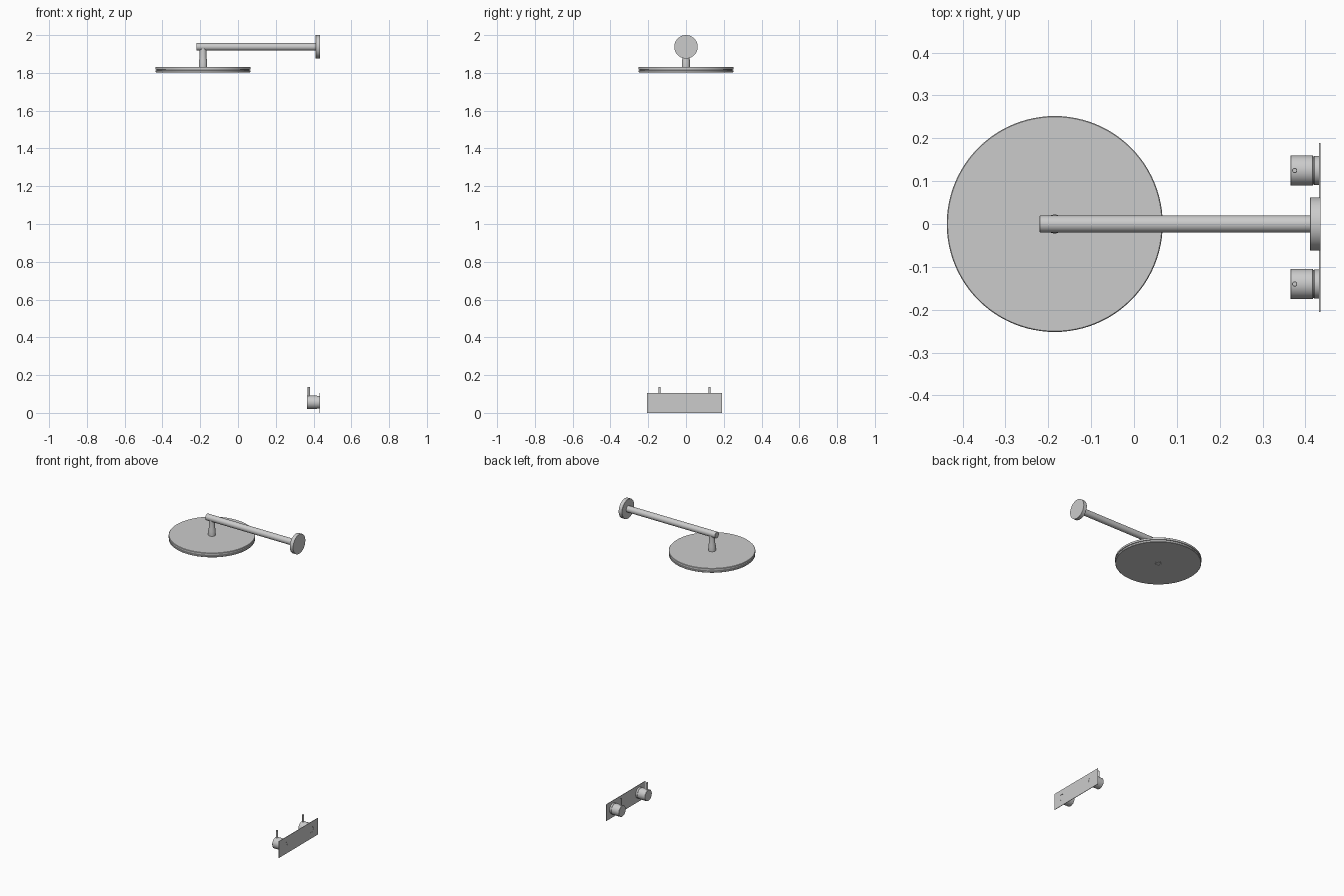
import bpy, bmesh, math
from mathutils import Matrix, Vector

if "Cube" in bpy.data.objects:
    bpy.data.objects.remove(bpy.data.objects["Cube"])


def lathe(name, profile, origin, axis='Z', sides=48):
    """Revolve (radius, height) points about an axis through origin."""
    bm = bmesh.new()
    rings = []
    for r, h in profile:
        if r == 0:
            rings.append([bm.verts.new((0, 0, h))])
        else:
            rings.append([bm.verts.new((r * math.cos(2 * math.pi * i / sides),
                                        r * math.sin(2 * math.pi * i / sides), h))
                          for i in range(sides)])
    for a, b in zip(rings, rings[1:]):
        for i in range(sides):
            j = (i + 1) % sides
            if len(a) == 1:
                bm.faces.new((a[0], b[j], b[i]))
            elif len(b) == 1:
                bm.faces.new((a[i], a[j], b[0]))
            else:
                bm.faces.new((a[i], a[j], b[j], b[i]))
    bmesh.ops.recalc_face_normals(bm, faces=bm.faces)
    m = Matrix.Translation(Vector(origin))
    if axis == 'X':
        m = m @ Matrix.Rotation(math.pi / 2, 4, 'Y')
    bm.transform(m)
    mesh = bpy.data.meshes.new(name)
    bm.to_mesh(mesh)
    bm.free()
    ob = bpy.data.objects.new(name, mesh)
    bpy.context.collection.objects.link(ob)
    bpy.ops.object.select_all(action='DESELECT')
    ob.select_set(True)
    bpy.context.view_layer.objects.active = ob
    bpy.ops.object.shade_smooth_by_angle(angle=math.radians(30))
    return ob


HEAD_X, ARM_Z, WALL_X = -0.185, 1.938, 0.435

# Rain head: thin disc with a seam around the rim and a small centre ring below
lathe("shower_head", [
    (0, 1.803), (0.016, 1.803), (0.016, 1.806), (0.02, 1.806), (0.02, 1.803),
    (0.249, 1.803), (0.251, 1.805), (0.251, 1.813), (0.247, 1.814),
    (0.247, 1.817), (0.252, 1.818), (0.252, 1.830), (0.25, 1.832),
    (0, 1.832)], (HEAD_X, 0, 0), sides=96)

# Swivel joint between head and arm
lathe("head_connector", [
    (0, 1.831), (0.022, 1.831), (0.022, 1.862), (0.018, 1.88),
    (0.018, ARM_Z), (0, ARM_Z)], (HEAD_X, 0, 0))

# Horizontal arm and its wall flange
lathe("shower_arm", [
    (0, -0.22), (0.019, -0.22), (0.02, -0.219), (0.02, 0.413), (0, 0.413)],
    (0, 0, ARM_Z), 'X')
lathe("wall_flange", [
    (0, 0.411), (0.061, 0.411), (0.062, 0.412), (0.062, WALL_X), (0, WALL_X)],
    (0, 0, ARM_Z), 'X', 64)

# Thin control plate
bpy.ops.mesh.primitive_cube_add(size=1, location=(WALL_X - 0.0015, -0.008, 0.053))
plate = bpy.context.object
plate.name = "control_plate"
plate.scale = (0.003, 0.395, 0.106)
bpy.ops.object.transform_apply(location=False, rotation=False, scale=True)

KNOB_Z = 0.056
for side, y in (("left", -0.140), ("right", 0.125)):
    # Hole in the plate for the valve stem
    cutter = lathe(side + "_hole_cutter", [
        (0, 0.42), (0.019, 0.42), (0.019, 0.45), (0, 0.45)], (0, y, KNOB_Z), 'X')
    cutter.hide_render = True
    cutter.hide_set(True)
    cut = plate.modifiers.new("hole", 'BOOLEAN')
    cut.operation = 'DIFFERENCE'
    cut.object = cutter
    # Knob with a base collar and stem
    lathe(side + "_knob", [
        (0, 0.365), (0.034, 0.365), (0.035, 0.366), (0.035, 0.417),
        (0.033, 0.418), (0.033, 0.420), (0.034, 0.421), (0.034, 0.432),
        (0.0185, 0.432), (0.0185, 0.4345), (0, 0.4345)], (0, y, KNOB_Z), 'X')
    # Upright lever pin
    lathe(side + "_lever", [
        (0, 0.075), (0.006, 0.075), (0.006, 0.136), (0.005, 0.137), (0, 0.137)],
        (0.375, y, 0), sides=24)
